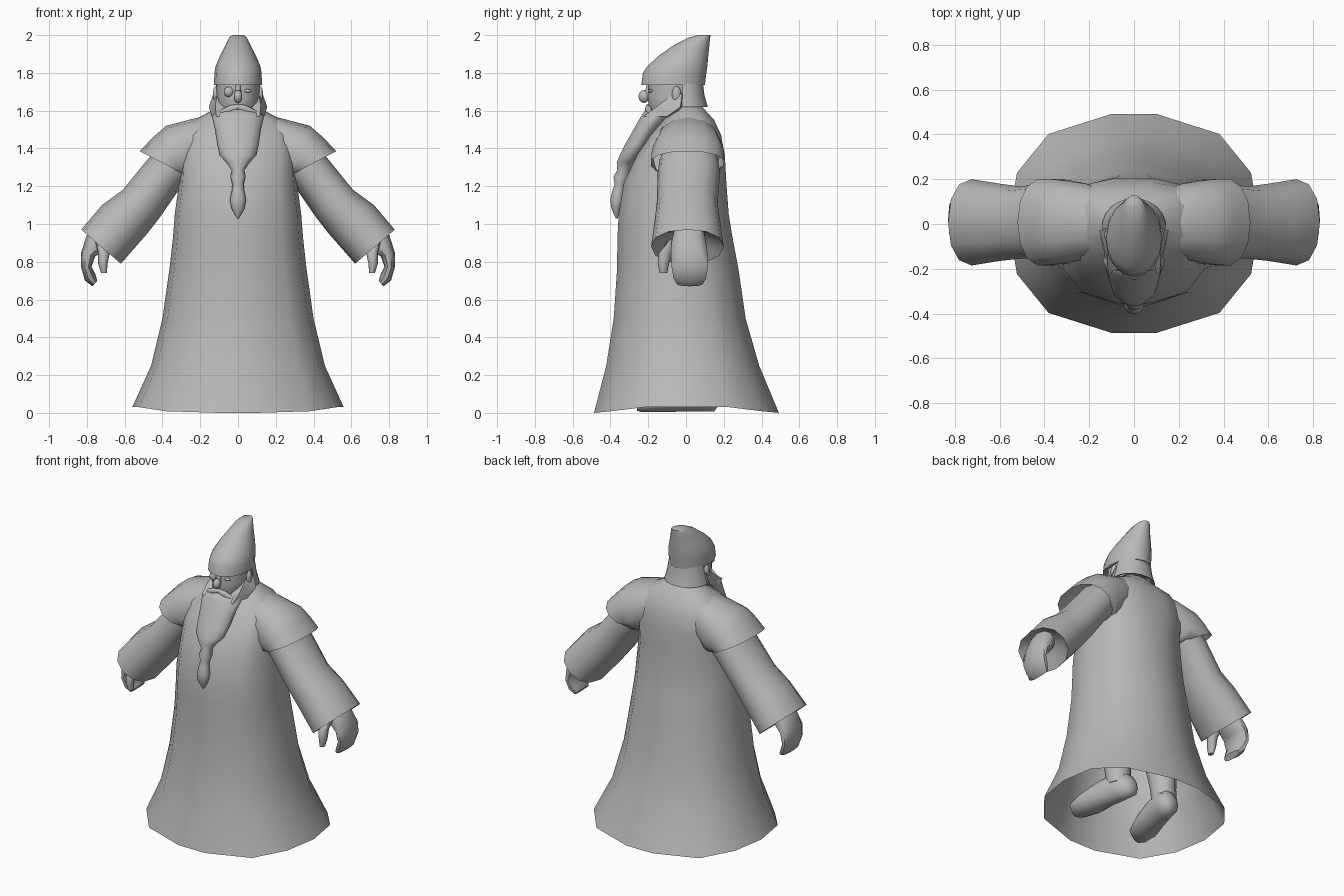
import bpy, bmesh, math
from mathutils import Vector

grey = bpy.data.materials.new("plain grey")
grey.diffuse_color = (0.48, 0.48, 0.48, 1)


def finish(name, bm, angle=55):
    bmesh.ops.recalc_face_normals(bm, faces=bm.faces)
    me = bpy.data.meshes.new(name)
    bm.to_mesh(me)
    bm.free()
    me.materials.append(grey)
    ob = bpy.data.objects.new(name, me)
    bpy.context.collection.objects.link(ob)
    bpy.ops.object.select_all(action='DESELECT')
    ob.select_set(True)
    bpy.context.view_layer.objects.active = ob
    bpy.ops.object.shade_smooth_by_angle(angle=math.radians(angle))
    return ob


def ring(c, u, v, angles, e=1.0):
    """closed section; e below 1 makes it squarer"""
    c, u, v = Vector(c), Vector(u), Vector(v)
    p = lambda t: math.copysign(abs(t) ** e, t)
    return [c + u * p(math.cos(a)) + v * p(math.sin(a)) for a in angles]


def turn(n):
    return [2 * math.pi * i / n for i in range(n)]


def loft(name, rings, cap0=True, cap1=True, closed=True, angle=55):
    bm = bmesh.new()
    rows = [[bm.verts.new(p) for p in r] for r in rings]
    n = len(rows[0])
    for a, b in zip(rows, rows[1:]):
        for i in range(n if closed else n - 1):
            j = (i + 1) % n
            bm.faces.new((a[i], a[j], b[j], b[i]))
    if cap0:
        bm.faces.new(rows[0])
    if cap1:
        bm.faces.new(rows[-1])
    return finish(name, bm, angle)


def upright(name, rows, angles, **kw):
    """rows: z, half width, front y, back y, optional squareness"""
    return loft(name, [ring((0, (f + b) / 2, z), (w, 0, 0), (0, (b - f) / 2, 0), angles, *e)
                       for z, w, f, b, *e in rows], **kw)


def slanted(name, rows, n, s, e=1.0, **kw):
    """rows: top x, top z, bottom x, bottom z, front y, back y"""
    return loft(name, [ring((s * (tx + bx) / 2, (f + b) / 2, (tz + bz) / 2),
                            (s * (tx - bx) / 2, 0, (tz - bz) / 2), (0, (b - f) / 2, 0), turn(n), e)
                       for tx, tz, bx, bz, f, b in rows], **kw)


def ball(name, c, r, scale=(1, 1, 1)):
    bm = bmesh.new()
    bmesh.ops.create_uvsphere(bm, u_segments=10, v_segments=7, radius=1)
    for v in bm.verts:
        v.co = Vector([c[i] + v.co[i] * r * scale[i] for i in range(3)])
    return finish(name, bm)


# Robe: wide angular hem, raised slightly at the sides, squarer at the shoulders
hem = [math.radians(a) for a in (0, 23, 51, 83, 97, 129, 157, 180, 203, 231, 263, 277, 309, 337)]
robe = upright("robe", [(0.0, 0.56, -0.49, 0.495, 0.83), (0.25, 0.46, -0.425, 0.39, 0.85),
                        (0.5, 0.40, -0.385, 0.318, 0.85), (0.76, 0.363, -0.367, 0.28, 0.85),
                        (0.93, 0.344, -0.365, 0.248, 0.83), (1.05, 0.335, -0.358, 0.228, 0.8),
                        (1.22, 0.312, -0.33, 0.215, 0.75), (1.36, 0.30, -0.262, 0.207, 0.62),
                        (1.47, 0.29, -0.19, 0.187, 0.6), (1.55, 0.235, -0.122, 0.15, 0.7),
                        (1.605, 0.13, -0.07, 0.10, 0.85), (1.64, 0.09, -0.06, 0.07, 0.9)],
               hem, cap0=False)
for v in robe.data.vertices:
    if v.co.z < 0.01:
        v.co.z = 0.03 * min(1, (v.co.x / 0.52) ** 4)

for s, side in ((-1, "right"), (1, "left")):
    # Cape shoulder with an open flared rim, its inner end buried in the robe
    slanted(side + "_shoulder_cape", [(0.06, 1.595, 0.10, 1.32, -0.09, 0.13),
                                      (0.22, 1.562, 0.20, 1.26, -0.16, 0.183),
                                      (0.38, 1.52, 0.235, 1.23, -0.18, 0.20),
                                      (0.45, 1.46, 0.255, 1.235, -0.187, 0.205),
                                      (0.52, 1.385, 0.28, 1.26, -0.19, 0.205)],
            14, s, e=0.9, cap0=False, cap1=False)
    # Wide sleeve, turned inward at the cuff
    slanted(side + "_sleeve", [(0.40, 1.44, 0.25, 1.24, -0.14, 0.17),
                               (0.48, 1.34, 0.30, 1.20, -0.15, 0.18),
                               (0.61, 1.18, 0.41, 1.04, -0.155, 0.168),
                               (0.72, 1.10, 0.48, 0.95, -0.165, 0.18),
                               (0.83, 0.97, 0.62, 0.79, -0.185, 0.20),
                               (0.79, 0.97, 0.65, 0.85, -0.13, 0.15),
                               (0.77, 0.98, 0.66, 0.89, -0.08, 0.10)], 12, s, e=0.9)
    # Curled mitten hand
    slanted(side + "_hand", [(0.76, 1.02, 0.66, 0.94, -0.06, 0.09),
                             (0.805, 0.93, 0.70, 0.86, -0.08, 0.11),
                             (0.83, 0.85, 0.755, 0.83, -0.085, 0.12),
                             (0.83, 0.77, 0.775, 0.775, -0.08, 0.12),
                             (0.81, 0.70, 0.755, 0.735, -0.07, 0.11),
                             (0.77, 0.67, 0.745, 0.70, -0.05, 0.09)], 10, s, e=0.9)
    # Thumb
    slanted(side + "_thumb", [(0.76, 0.92, 0.69, 0.89, -0.10, -0.02),
                              (0.74, 0.85, 0.68, 0.84, -0.145, -0.07),
                              (0.74, 0.79, 0.69, 0.79, -0.15, -0.09),
                              (0.725, 0.74, 0.695, 0.74, -0.14, -0.10)], 8, s)
    # Boot turned slightly outward, and leg
    x = s * 0.19
    boot = [(-0.26, 0.03, 0.04, 0.03), (-0.235, 0.075, 0.055, 0.053), (-0.15, 0.095, 0.065, 0.064),
            (-0.04, 0.085, 0.09, 0.088), (0.08, 0.075, 0.10, 0.098), (0.15, 0.065, 0.08, 0.075),
            (0.175, 0.03, 0.07, 0.03)]
    loft(side + "_boot", [ring((x - s * 0.2 * y, y, z), (w, 0, 0), (0, 0, h), turn(10))
                          for y, w, z, h in boot])
    loft(side + "_leg", [ring((x - s * 0.01, y, z), (r, 0, 0), (0, r, 0), turn(10))
                         for z, y, r in ((0.10, 0.07, 0.075), (0.22, 0.06, 0.08),
                                         (0.36, 0.04, 0.095), (0.55, 0.03, 0.10))])
    # Ear and moustache half
    ball(side + "_ear", (s * 0.118, -0.05, 1.685), 0.045, (0.35, 0.55, 1))
    loft(side + "_moustache", [ring((s * px, py, pz), (0, r, 0), (0, 0, r * 1.2), turn(8))
                               for px, py, pz, r in ((0, -0.202, 1.62, 0.012),
                                                     (0.04, -0.2, 1.608, 0.018),
                                                     (0.085, -0.19, 1.59, 0.014),
                                                     (0.12, -0.175, 1.575, 0.004))])
    # Side whiskers flaring from below the ear to the jaw
    loft(side + "_whisker", [[Vector((s * px, py, pz)) for px, py, pz in row] for row in
                             (((0.112, -0.08, 1.68), (0.13, -0.02, 1.69), (0.10, -0.02, 1.69), (0.09, -0.08, 1.68)),
                              ((0.12, -0.15, 1.625), (0.155, -0.03, 1.62), (0.11, -0.02, 1.62), (0.07, -0.15, 1.625)),
                              ((0.115, -0.225, 1.57), (0.138, -0.10, 1.57), (0.08, -0.06, 1.57), (0.07, -0.20, 1.57)))])

# Head
upright("head", [(1.54, 0.06, -0.16, 0.04), (1.60, 0.105, -0.20, 0.06),
                 (1.67, 0.114, -0.205, 0.08), (1.75, 0.115, -0.20, 0.085)], turn(14))
ball("nose", (0, -0.222, 1.675), 0.031, (0.75, 0.95, 1.1))
loft("nose_bridge", [ring((0, y, z), (w, 0, 0), (0, w, 0), turn(8))
                     for z, y, w in ((1.67, -0.21, 0.018), (1.735, -0.195, 0.013))])
ball("round_eye", (-0.05, -0.19, 1.70), 0.027, (1, 0.7, 1))
ball("squinting_eye", (0.05, -0.187, 1.705), 0.022, (1.1, 0.5, 0.4))

# Back hair: open curtain below the hat
arc = [math.radians(-5 + 190 * i / 12) for i in range(13)]
loft("back_hair", [ring((0, -0.01, z), (w, 0, 0), (0, b, 0), arc)
                   for z, w, b in ((1.745, 0.116, 0.10), (1.68, 0.126, 0.108), (1.62, 0.142, 0.125),
                                   (1.63, 0.12, 0.10))],
     cap0=False, cap1=False, closed=False)

# Hat: leaning back to a blunt rear tip
upright("hat", [(1.735, 0.118, -0.225, 0.09), (1.735, 0.127, -0.237, 0.10), (1.80, 0.125, -0.228, 0.108),
                (1.835, 0.119, -0.205, 0.113), (1.89, 0.095, -0.145, 0.118),
                (1.95, 0.065, -0.06, 0.124), (1.985, 0.048, 0.01, 0.128),
                (2.0, 0.032, 0.06, 0.13)], turn(16))

# Beard: broad, tied into a tail
upright("beard", [(1.605, 0.11, -0.215, -0.08), (1.57, 0.138, -0.24, -0.09),
                  (1.50, 0.122, -0.28, -0.14), (1.42, 0.11, -0.325, -0.19),
                  (1.365, 0.098, -0.352, -0.235), (1.325, 0.062, -0.368, -0.27),
                  (1.285, 0.034, -0.365, -0.29), (1.25, 0.04, -0.385, -0.30),
                  (1.21, 0.03, -0.378, -0.32), (1.18, 0.032, -0.39, -0.325),
                  (1.13, 0.043, -0.402, -0.33), (1.08, 0.034, -0.395, -0.345),
                  (1.03, 0.004, -0.372, -0.362)], turn(14))
